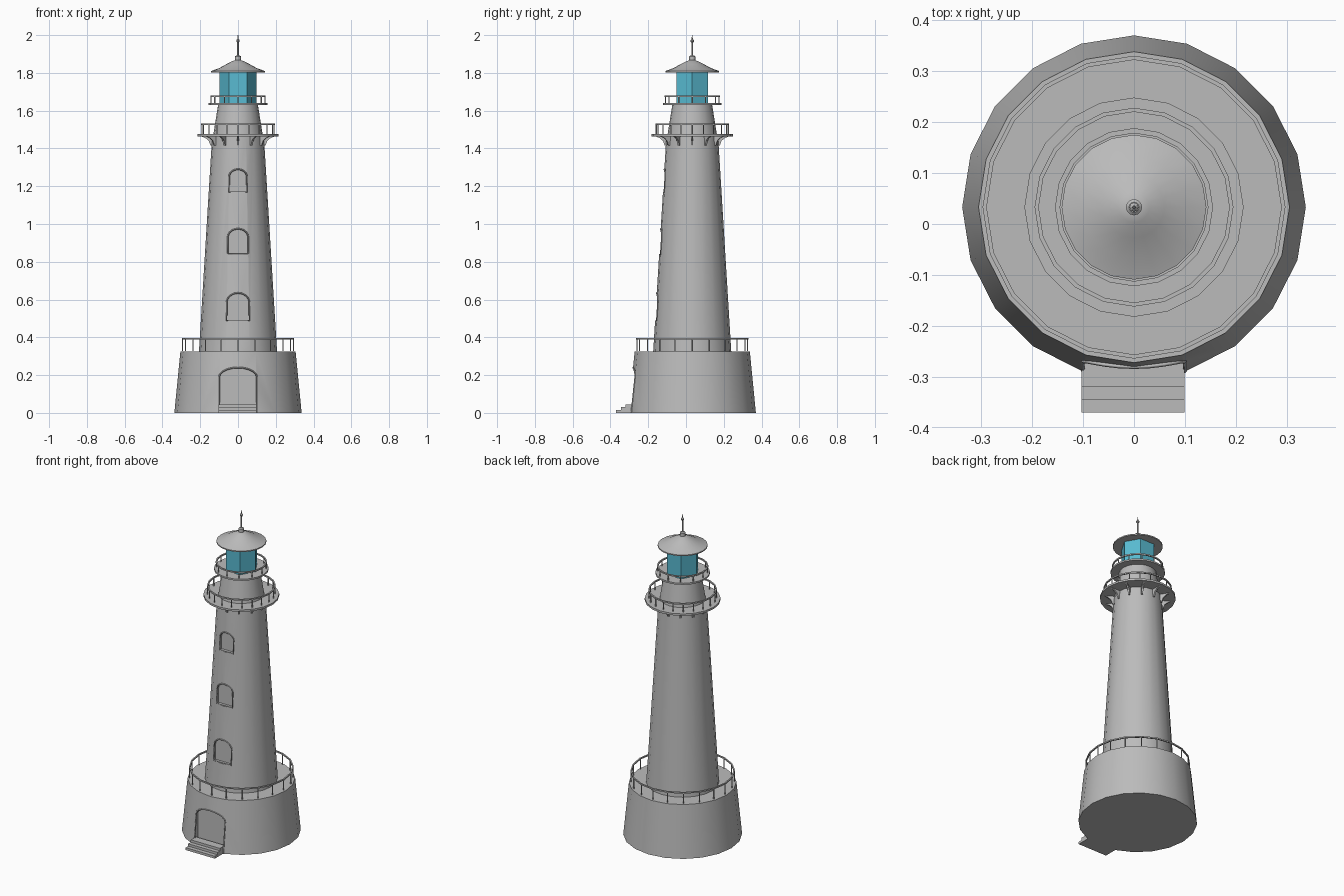
import bpy, bmesh, math
from mathutils import Matrix, Vector

cube = bpy.data.objects.get("Cube")
if cube:
    bpy.data.objects.remove(cube, do_unlink=True)

SIDES = 20
CY = 0.033                      # tower axis offset in y, leaving room for the steps


def material(name, rgb):
    m = bpy.data.materials.new(name)
    m.use_nodes = True
    m.diffuse_color = (*rgb, 1)
    m.node_tree.nodes["Principled BSDF"].inputs["Base Color"].default_value = (*rgb, 1)
    return m


STONE = material("grey stone", (0.5, 0.5, 0.5))
GLASS = material("blue glass", (0.1, 0.5, 0.65))


def add(name, bm, mat=STONE, smooth=True):
    bmesh.ops.recalc_face_normals(bm, faces=bm.faces)
    me = bpy.data.meshes.new(name)
    bm.to_mesh(me)
    bm.free()
    ob = bpy.data.objects.new(name, me)
    bpy.context.collection.objects.link(ob)
    me.materials.append(mat)
    if smooth:
        soften(ob)
    return ob


def soften(ob):
    bpy.ops.object.select_all(action="DESELECT")
    ob.select_set(True)
    bpy.context.view_layer.objects.active = ob
    bpy.ops.object.shade_smooth_by_angle(angle=math.radians(32))


def lathe(bm, profile, sides=SIDES, closed=False):
    """Turn (radius, height) points around the tower axis."""
    rings = []
    for r, z in profile:
        angles = [math.tau * i / sides for i in range(sides)]
        rings.append([bm.verts.new((r * math.cos(a), CY + r * math.sin(a), z)) for a in angles])
    pairs = list(zip(rings, rings[1:]))
    if closed:
        pairs.append((rings[-1], rings[0]))
    for lo, hi in pairs:
        for i in range(sides):
            j = (i + 1) % sides
            bm.faces.new((lo[i], lo[j], hi[j], hi[i]))
    if not closed:
        bm.faces.new(rings[0])
        bm.faces.new(rings[-1])


def turned(name, profile, sides=SIDES, mat=STONE, smooth=True):
    bm = bmesh.new()
    lathe(bm, profile, sides)
    return add(name, bm, mat, smooth)


def railing(name, r, z0, z1, posts):
    bm = bmesh.new()
    t = 0.004
    lathe(bm, [(r - t, z1 - 2 * t), (r + t, z1 - 2 * t), (r + t, z1), (r - t, z1)], closed=True)
    for i in range(posts):
        a = math.tau * i / posts
        place = Matrix.Translation((r * math.cos(a), CY + r * math.sin(a), (z0 + z1) / 2))
        bmesh.ops.create_cone(bm, cap_ends=True, segments=6, radius1=t * 0.8, radius2=t * 0.8,
                              depth=z1 - z0 - t, matrix=place)
    return add(name, bm)


def arch(half, z0, spring, top, steps=10):
    """Outline of an arched opening as (x, z) points."""
    pts = [(-half, z0)]
    for i in range(steps + 1):
        a = math.pi * (1 - i / steps)
        pts.append((half * math.cos(a), spring + (top - spring) * math.sin(a)))
    return pts + [(half, z0)]


def recess(wall, outline, y_back):
    """Cut an arched niche into the front of a wall."""
    bm = bmesh.new()
    front = [bm.verts.new((x, -0.6, z)) for x, z in outline]
    back = [bm.verts.new((x, y_back, z)) for x, z in outline]
    n = len(outline)
    bm.faces.new(front)
    bm.faces.new(back)
    for i in range(n):
        j = (i + 1) % n
        bm.faces.new((front[i], front[j], back[j], back[i]))
    cutter = add("niche_cutter", bm, smooth=False)
    cutter.hide_render = True
    mod = wall.modifiers.new("niche", "BOOLEAN")
    mod.operation, mod.solver, mod.object = "DIFFERENCE", "EXACT", cutter
    bpy.context.view_layer.update()
    cut = wall.evaluated_get(bpy.context.evaluated_depsgraph_get())
    me = bpy.data.meshes.new_from_object(cut)
    wall.modifiers.clear()
    wall.data = me
    bpy.data.objects.remove(cutter, do_unlink=True)


def trim(name, outline, radius_at, cyclic):
    """Thin moulding that follows an outline over the curved wall."""
    cu = bpy.data.curves.new(name, "CURVE")
    cu.dimensions = "3D"
    cu.bevel_depth, cu.bevel_resolution = 0.004, 0
    sp = cu.splines.new("POLY")
    sp.points.add(len(outline) - 1)
    sp.use_cyclic_u = cyclic
    for p, (x, z) in zip(sp.points, outline):
        p.co = (x, CY - math.sqrt(radius_at(z) ** 2 - x * x), z, 1)
    ob = bpy.data.objects.new(name, cu)
    bpy.context.collection.objects.link(ob)
    cu.materials.append(STONE)


def base_radius(z):
    return 0.337 - 0.032 * z / 0.325


def tower_radius(z):
    return 0.207 - 0.07 * (z - 0.325) / 1.14


# Base drum with doorway
base = turned("base", [(0.337, 0), (0.305, 0.325)])
door = arch(0.1, 0.0, 0.19, 0.24)
recess(base, [(x, z if z > 0 else 0.03) for x, z in door], CY - 0.285)
soften(base)
trim("door_frame", door, base_radius, False)

# Tapered tower with three arched windows
tower = turned("tower", [(0.207, 0.32), (0.137, 1.465)])
windows = {"lower": (0.06, 0.49, 0.585, 0.635),
           "middle": (0.054, 0.84, 0.93, 0.975),
           "upper": (0.047, 1.17, 1.25, 1.29)}
for level, (half, z0, spring, top) in windows.items():
    outline = arch(half, z0, spring, top)
    recess(tower, outline, CY - tower_radius((z0 + top) / 2) + 0.024)
    trim(level + "_window_frame", outline, tower_radius, True)
soften(tower)

# Front steps
bm = bmesh.new()
for i in range(3):
    y0, y1 = -0.37 + 0.025 * i, -0.27
    place = Matrix.Translation((-0.002, (y0 + y1) / 2, 0.0075 + 0.015 * i))
    size = Matrix.Diagonal((0.202, y1 - y0, 0.015, 1))
    bmesh.ops.create_cube(bm, size=1, matrix=place @ size)
add("front_steps", bm, smooth=False)

# Galleries and railings
turned("watch_room", [(0.132, 1.465), (0.104, 1.64)])
turned("main_gallery", [(0.215, 1.464), (0.215, 1.476)])
turned("lantern_gallery", [(0.155, 1.63), (0.155, 1.64)])
railing("base_railing", 0.293, 0.325, 0.397, 20)
railing("main_railing", 0.191, 1.474, 1.532, 20)
railing("lantern_railing", 0.142, 1.638, 1.68, 12)

# Curved brackets beneath the main gallery
bm = bmesh.new()
for i in range(12):
    a = math.tau * i / 12
    out, side = Vector((math.cos(a), math.sin(a), 0)), Vector((-math.sin(a), math.cos(a), 0))
    shape = [(0.13, 1.466), (0.2, 1.466), (0.172, 1.455), (0.155, 1.44), (0.146, 1.415), (0.13, 1.415)]
    loops = []
    for s in (-0.005, 0.005):
        loops.append([bm.verts.new(out * r + side * s + Vector((0, CY, z))) for r, z in shape])
        bm.faces.new(loops[-1])
    for k in range(len(shape)):
        j = (k + 1) % len(shape)
        bm.faces.new((loops[0][k], loops[0][j], loops[1][j], loops[1][k]))
add("gallery_brackets", bm, smooth=False)

# Lantern, roof and finial
turned("lantern_glass", [(0.097, 1.638), (0.097, 1.806)], 6, GLASS, False)
turned("roof", [(0.142, 1.803), (0.142, 1.81), (0.1, 1.825), (0.06, 1.847), (0.03, 1.862), (0.016, 1.867)])
turned("roof_vent", [(0.016, 1.862), (0.016, 1.887), (0.01, 1.892)], 12)
turned("spire", [(0.004, 1.885), (0.004, 1.96), (0.009, 1.966), (0.009, 1.974),
                 (0.003, 1.98), (0.002, 2.0)], 8)
